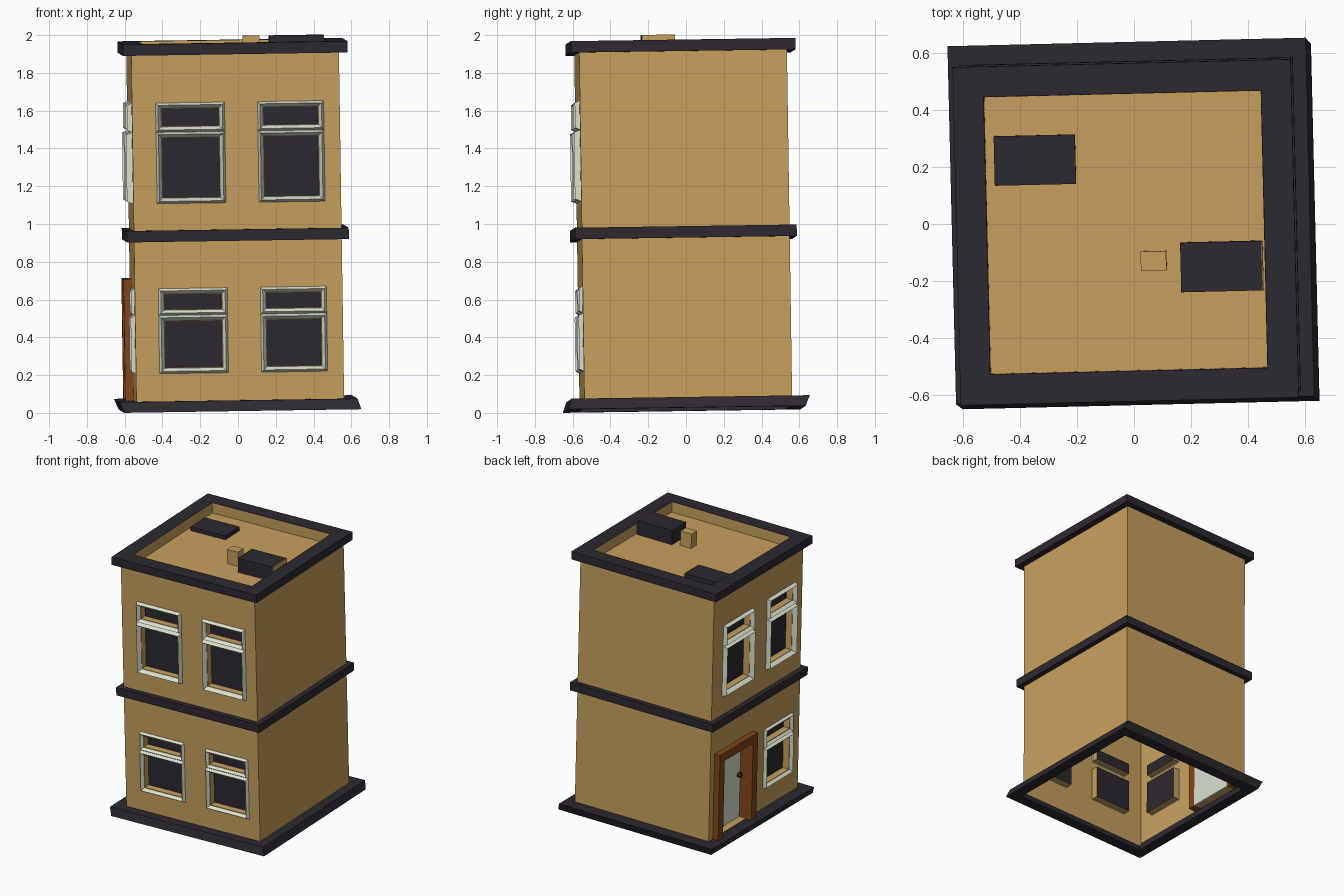
import bpy, bmesh
from math import pi
from mathutils import Matrix, Vector

if "Cube" in bpy.data.objects:
    bpy.data.objects.remove(bpy.data.objects["Cube"])

# the whole building leans and turns very slightly
LEAN = Matrix.Rotation(.015, 4, 'X') @ Matrix.Rotation(-.015, 4, 'Y') @ Matrix.Rotation(.024, 4, 'Z')
FRONT = Matrix.Identity(4)
LEFT = Matrix.Rotation(-pi / 2, 4, 'Z')
W = .55          # wall half width
ROOF = 1.89


def material(name, r, g, b):
    m = bpy.data.materials.new(name)
    m.diffuse_color = (r, g, b, 1)
    m.use_nodes = True
    m.node_tree.nodes["Principled BSDF"].inputs["Base Color"].default_value = m.diffuse_color
    return m


OCHRE = material("ochre", .58, .35, .11)
DARK = material("dark", .026, .022, .029)
PALE = material("pale", .70, .75, .62)
BROWN = material("brown", .23, .06, .01)


def build(name, verts, faces, mat, side=FRONT):
    me = bpy.data.meshes.new(name)
    me.from_pydata([LEAN @ side @ Vector(v) for v in verts], [], faces)
    bm = bmesh.new()
    bm.from_mesh(me)
    bmesh.ops.remove_doubles(bm, verts=bm.verts, dist=1e-5)
    bmesh.ops.recalc_face_normals(bm, faces=bm.faces)
    bm.to_mesh(me)
    bm.free()
    me.materials.append(mat)
    ob = bpy.data.objects.new(name, me)
    bpy.context.collection.objects.link(ob)
    return ob


def loft(name, rings, mat, side=FRONT, closed=False, cap=False):
    n = len(rings)
    faces = [(4 * i + k, 4 * i + (k + 1) % 4, 4 * ((i + 1) % n) + (k + 1) % 4, 4 * ((i + 1) % n) + k)
             for i in range(n if closed else n - 1) for k in range(4)]
    if cap:
        faces += [(3, 2, 1, 0), tuple(range(4 * n - 4, 4 * n))]
    return build(name, [v for r in rings for v in r], faces, mat, side)


def square(h, z, cx=0, cy=0, hy=None):
    hy = hy or h
    return [(cx - h, cy - hy, z), (cx + h, cy - hy, z), (cx + h, cy + hy, z), (cx - h, cy + hy, z)]


def panel(r, d, inset=0):
    # rectangle (u0, u1, z0, z1) on the front wall, pushed out by d
    u0, u1, z0, z1 = r
    u0, u1, z0, z1 = u0 + inset, u1 - inset, z0 + inset, z1 - inset
    y = -W - d
    return [(u0, y, z0), (u1, y, z0), (u1, y, z1), (u0, y, z1)]


def box(name, cx, cy, hx, hy, z0, z1, mat):
    return loft(name, [square(hx, z0, cx, cy, hy), square(hx, z1, cx, cy, hy)], mat, cap=True)


def wall(name, holes, side):
    us = sorted({-W, W} | {u for h in holes for u in h[:2]})
    zs = sorted({.05, 1.93} | {z for h in holes for z in h[2:]})
    verts, faces = [], []
    for a, b in zip(us, us[1:]):
        for c, d in zip(zs, zs[1:]):
            u, z = (a + b) / 2, (c + d) / 2
            if not any(h[0] < u < h[1] and h[2] < z < h[3] for h in holes):
                faces.append(tuple(range(len(verts), len(verts) + 4)))
                verts += panel((a, b, c, d), 0)
    build(name, verts, faces, OCHRE, side)


def sash(name, r, side, out):
    # bevelled frame, deep reveal and dark pane; returns the wall opening
    t = .032
    loft(name + "_frame", [panel(r, 0), panel(r, out, .012), panel(r, -.005, t)], PALE, side)
    loft(name + "_reveal", [panel(r, 0, t), panel(r, -.05, t)], OCHRE, side)
    build(name + "_pane", panel(r, -.05, t), [(0, 1, 2, 3)], DARK, side)
    return (r[0] + t, r[1] - t, r[2] + t, r[3] - t)


# windows: lower and upper sash on each storey
STOREYS = [("ground", .222, .53, .672, .022), ("upper", 1.122, 1.50, 1.655, .032)]
COLUMNS = [(-.425, -.06), (.115, .465)]
DOOR = (-.50, -.03, .07, .716)
for label, side in (("front", FRONT), ("left", LEFT)):
    holes = []
    for storey, z0, zm, z1, out in STOREYS:
        for i, (a, b) in enumerate(COLUMNS):
            if label == "left" and storey == "ground" and i == 0:
                holes.append(DOOR)
                continue
            name = f"{label}_{storey}_window_{i + 1}"
            holes.append(sash(name + "_lower", (a, b, z0, zm), side, out))
            holes.append(sash(name + "_top", (a, b, zm, z1), side, out * .8))
    wall(label + "_wall", holes, side)
wall("back_wall", [], Matrix.Rotation(pi, 4, 'Z'))
wall("right_wall", [], Matrix.Rotation(pi / 2, 4, 'Z'))

# door: frame, recessed leaf, sill and knobs
u0, u1, z0, z1 = DOOR
for part, r in (("left_jamb", (u0, u0 + .06, z0, z1)), ("right_jamb", (u1 - .06, u1, z0, z1)),
                ("head", (u0 + .06, u1 - .06, z1 - .06, z1))):
    loft("door_" + part, [panel(r, -.06), panel(r, .045)], BROWN, LEFT, cap=True)
leaf = (u0 + .06, u1 - .06, z0, z1 - .06)
loft("door_leaf", [panel(leaf, -.065), panel(leaf, -.055)], PALE, LEFT, cap=True)
sill = (u0 + .06, u1 - .06, z0, z0 + .008)
loft("door_sill", [panel(sill, -.055), panel(sill, 0)], OCHRE, LEFT, cap=True)
for label, d in (("outer", -.035), ("inner", -.085)):
    bm = bmesh.new()
    bmesh.ops.create_uvsphere(bm, u_segments=8, v_segments=6, radius=.02)
    verts = [v.co + Vector((u1 - .095, -W - d, .41)) for v in bm.verts]
    build(label + "_door_knob", verts, [[v.index for v in f.verts] for f in bm.faces], DARK, LEFT)
    bm.free()

# dark bands: skewed plinth, storey band and roof cornice
loft("plinth", [square(.628, .019, .01, -.009), square(.63, .075, -.01, .012),
                square(W, .075), square(W, .019, .01, -.009)], DARK, closed=True)
loft("storey_band", [square(.587, .92), square(.587, .98), square(W, .98), square(W, .92)],
     DARK, closed=True)
loft("roof_cornice", [square(.595, 1.908), square(.595, 1.968), square(.488, 1.968),
                      square(.488, 1.908)], DARK, closed=True)

# sunken roof deck and the boxes standing on it
loft("parapet_lining", [square(.487, 1.967), square(.487, ROOF)], OCHRE)
build("roof_deck", square(W, ROOF), [(0, 1, 2, 3)], OCHRE)
box("low_roof_box", -.314, .261, .143, .087, ROOF, 1.92, DARK)
box("tall_roof_box", .334, -.128, .143, .087, ROOF, 1.997, DARK)
box("tall_roof_box_side", .4785, -.128, .0015, .087, ROOF, 1.997, OCHRE)
box("roof_vent", .096, -.103, .045, .034, ROOF, 1.998, OCHRE)
